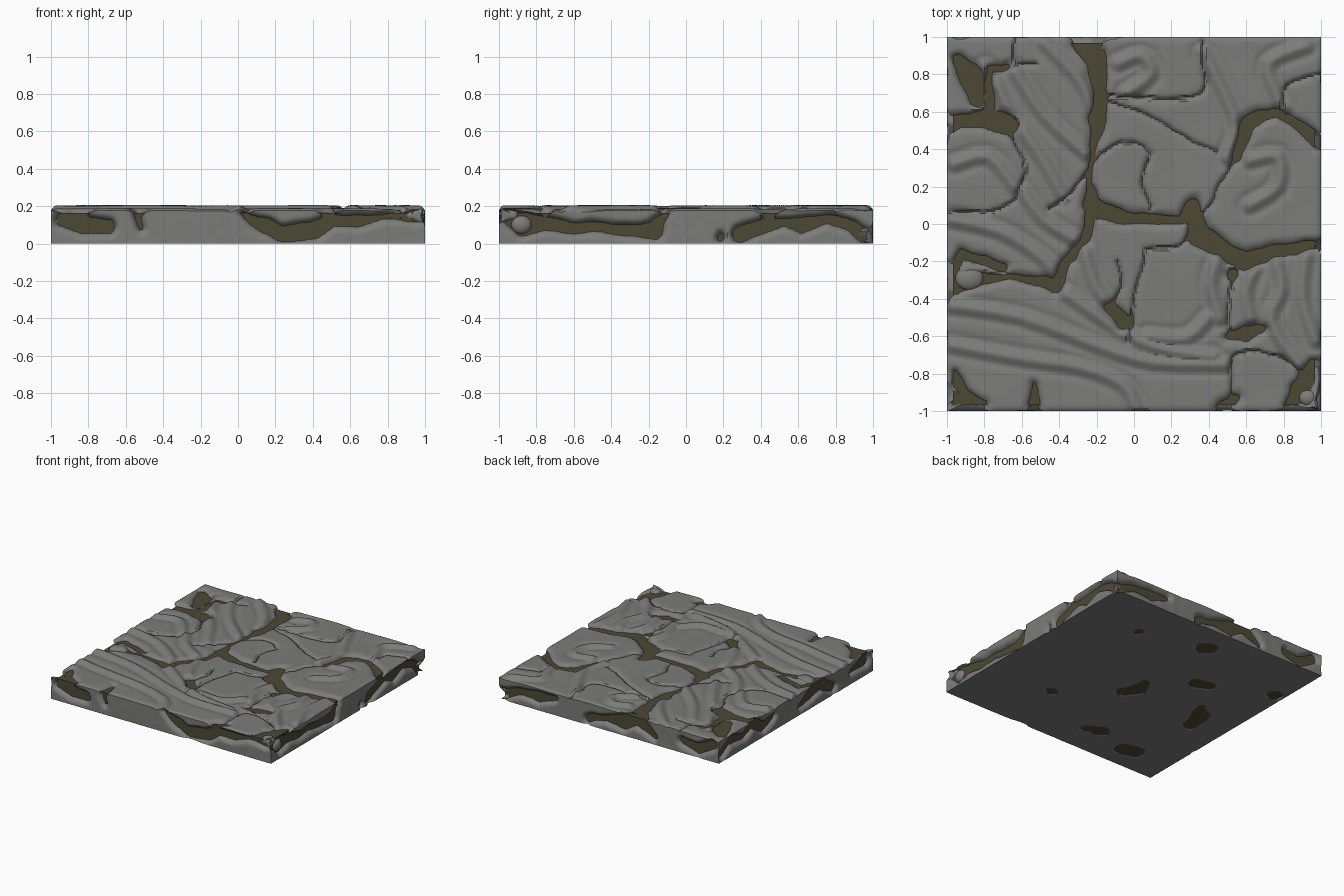
import bpy, bmesh, math
from mathutils import Vector, noise

old = bpy.data.objects.get("Cube")
if old:
    bpy.data.objects.remove(old, do_unlink=True)

HEIGHT, CELLS, ROWS = 0.205, 180, 16
CORE_HALF, CORE_TOP = 0.968, 0.163


def material(name, red, green, blue):
    mat = bpy.data.materials.new(name)
    mat.use_nodes = True
    colour = (red, green, blue, 1)
    mat.diffuse_color = colour
    shader = mat.node_tree.nodes["Principled BSDF"]
    shader.inputs["Base Color"].default_value = colour
    shader.inputs["Roughness"].default_value = 0.9
    return mat


def finish(bm, name, mat, angle=40):
    mesh = bpy.data.meshes.new(name)
    bm.to_mesh(mesh)
    bm.free()
    mesh.materials.append(mat)
    obj = bpy.data.objects.new(name, mesh)
    bpy.context.collection.objects.link(obj)
    bpy.ops.object.select_all(action="DESELECT")
    obj.select_set(True)
    bpy.context.view_layer.objects.active = obj
    bpy.ops.object.shade_smooth_by_angle(angle=math.radians(angle))
    return obj


def smooth_path(points, steps=3):
    """Pass a rounded spline through a few points."""
    pts = [Vector(p) for p in points]
    ends = [pts[0]] + pts + [pts[-1]]
    path = []
    for a, b, c, d in zip(ends, ends[1:], ends[2:], ends[3:]):
        for i in range(steps):
            t = i / steps
            path.append(b + (c - a) * t / 2 + (a * 2 - b * 5 + c * 4 - d) * t * t / 2
                        + (b * 3 - a - c * 3 + d) * t ** 3 / 2)
    return path + [pts[-1]]


REACH = 0.12


class Strokes:
    """Brush strokes on one face, given in hundredths: along, across, radius."""

    def __init__(self):
        self.items = []

    def add(self, *points, smooth=False):
        pts = [(p[0] / 100, p[1] / 100, p[2] / 100 if len(p) > 2 else 0) for p in points]
        if smooth:
            pts = smooth_path(pts)
        if len(pts) == 1:
            pts = pts * 2
        us, vs = [p[0] for p in pts], [p[1] for p in pts]
        box = (min(us) - REACH, max(us) + REACH, min(vs) - REACH, max(vs) + REACH)
        segments = []
        for a, b in zip(pts, pts[1:]):
            du, dv = b[0] - a[0], b[1] - a[1]
            segments.append((*a, du, dv, b[2] - a[2], max(du * du + dv * dv, 1e-9)))
        self.items.append((box, segments))

    def distance(self, u, v):
        best = REACH
        for (u0, u1, v0, v1), segments in self.items:
            if u0 < u < u1 and v0 < v < v1:
                for au, av, ar, du, dv, dr, length in segments:
                    t = max(0, min(1, ((u - au) * du + (v - av) * dv) / length))
                    gap = math.hypot(u - au - du * t, v - av - dv * t) - ar - dr * t
                    best = min(best, gap)
        return best


# Earth gaps between the stones on top
gaps = Strokes()
gaps.add((-94, 88, 3), (-87, 78, 6), (-84, 67, 4))
gaps.add((-98, 54, 3), (-80, 56, 5), (-67, 53, 5))
gaps.add((-79, 57, 3), (-76, 70, 2), (-78, 83, 2), (-68, 84, 1))
gaps.add((-27, 97, 6), (-20, 88, 5), (-18, 70, 3), (-20, 55, 4), (-22, 38, 1), (-24, 22, 1),
         (-22, 10, 5), (-12, 5, 4), (8, 2, 2), (25, 2, 2), (31, 8, 5))
gaps.add((31, 8, 4), (35, -6, 6), (50, -15, 4), (60, -20, 5), (72, -15, 3), (99, -11, 2))
gaps.add((-22, 8, 3), (-27, -10, 2), (-36, -20, 2), (-41, -33, 3), (-52, -31, 2), (-66, -28, 1),
         (-80, -29, 3), (-97, -34, 3), (-97, -24, 3), (-92, -16, 2), (-70, -23, 2))
gaps.add((55, 36, 2), (60, 52, 4), (68, 58, 3), (77, 60, 2), (85, 55, 2), (99, 44, 4))
gaps.add((53, -27, 3))
gaps.add((50, -61, 1), (59, -59, 4), (70, -55, 1))
gaps.add((-13, -44, 2), (-6, -52, 4))
gaps.add((-96, -80, 1), (-93, -93, 6), (-82, -97, 3))
gaps.add((97, -76, 3), (90, -89, 6), (84, -98, 3))
gaps.add((48, -98, 4), (55, -93, 2))
gaps.add((-53, -97, 3), (-53, -86, 1))

# Hairline cracks on top
cracks = Strokes()
cracks.add((55, 36), (46, 22), (42, 10), (33, 4), smooth=True)
cracks.add((5, -13), (4, -25), (0, -40), (-2, -63), smooth=True)
cracks.add((36, 98), (38, 80), (30, 67), (-16, 69), smooth=True)
cracks.add((-17, 66), (0, 61), (20, 52), (33, 43), (44, 39), smooth=True)
cracks.add((-67, 50), (-58, 28), (-70, 8), (-99, 6), smooth=True)
cracks.add((-24, 28), (-33, 18), (-46, 8), smooth=True)
cracks.add((-53, 86), (-64, 84), (-63, 99))
cracks.add((52, -92), (53, -72), (64, -68), (80, -72), (92, -82), smooth=True)
cracks.add((80, 60), (82, 74), (99, 80), smooth=True)
cracks.add((-13, -44), (-7, -34), (-9, -20), smooth=True)
cracks.add((5, -13), (25, -12), (32, -5))
cracks.add((-20, 35), (-6, 44), (9, 38), (4, 22), (9, 8), smooth=True)
cracks.add((53, -30), (50, -45), (52, -60), smooth=True)

# Raised folds sweeping over the stones
folds = Strokes()
for fold in (
    ((-79, 84), (-65, 58), (-50, 36), (-38, 15)),
    ((-64, 82), (-48, 58), (-26, 38)),
    ((-48, 97), (-30, 78), (-22, 62)),
    ((-97, -44), (-60, -50), (-20, -65), (10, -74), (48, -75)),
    ((-97, -65), (-60, -72), (-28, -77), (-6, -86), (1, -98)),
    ((-38, -36), (-12, -54), (12, -66), (42, -71)),
    ((-27, -13), (-22, -30), (-15, -42)),
    ((46, -16), (41, -32), (46, -50)),
    ((66, -20), (60, -36), (62, -50)),
    ((75, -17), (79, -35), (73, -52), (88, -75)),
    ((92, -16), (90, -40), (97, -62)),
    ((37, 92), (46, 74), (55, 52), (50, 36)),
    ((92, 95), (72, 86), (76, 70), (80, 62)),
    ((62, 34), (77, 36), (77, 20), (62, 10)),
    ((-8, 86), (4, 90), (9, 80), (-4, 70)),
    ((-96, 32), (-78, 36), (-64, 20)),
    ((-97, 2), (-72, -4), (-52, -16), (-42, -26)),
    ((-60, 18), (-48, 2), (-32, -8)),
    ((8, -60), (28, -61), (40, -50)),
):
    folds.add(*fold, smooth=True)

# Earth gaps on the four sides (along the side, height) and underneath
front, back, right, left, under = (Strokes() for _ in range(5))
front.add((-95, 13, 3), (-82, 10, 5), (-70, 9, 4))
front.add((-54, 15, 2), (-51, 8, 1))
front.add((3, 17, 1), (14, 9, 4), (24, 5, 4), (40, 7, 5), (50, 12, 3), (64, 12, 3), (78, 14, 1), (96, 15, 3))
right.add((-97, 15, 3), (-87, 10, 6), (-76, 11, 4), (-60, 8, 3), (-45, 9, 2), (-30, 7, 3), (-17, 7, 4), (-11, 16, 1))
right.add((18, 3, 2))
right.add((30, 5, 4), (40, 9, 4), (52, 11, 2), (62, 10, 4), (76, 13, 2), (90, 9, 3), (97, 4, 4))
back.add((97, 5, 4), (80, 10, 2), (66, 10, 4), (50, 12, 2))
back.add((20, 4, 3), (5, 9, 2), (-12, 10, 6), (-24, 16, 5), (-40, 6, 2))
back.add((-66, 9, 3), (-80, 6, 4), (-94, 13, 3))
left.add((96, 6, 3), (82, 12, 3), (66, 9, 2), (53, 15, 4), (40, 7, 4), (28, 11, 2))
left.add((-8, 6, 2), (-22, 11, 5), (-36, 13, 4), (-50, 5, 3))
left.add((-74, 9, 2), (-92, 12, 5))
under.add((-2, -14, 6), (-8, -4, 7), (-4, 6, 4))
under.add((-34, 30, 6), (-45, 34, 5))
under.add((-72, -20, 6), (-68, -4, 7), (-60, 6, 3))
under.add((-66, -78, 8), (-56, -80, 7))
under.add((-27, -70, 6), (-14, -74, 4))
for x, y, radius in ((-7, 76, 8), (41, -48, 4), (48, 62, 4), (-92, 55, 6)):
    under.add((x, y, radius))


def wobble(x, y, z, scale=9):
    return noise.noise(Vector((x, y, z)) * scale)


def sink(gap, rounding, drop):
    """Round a stone's rim, then plunge below the earth inside a gap."""
    rim = max(0, min(1, 1 - gap / rounding))
    return drop * rim * rim + min(max(-gap, 0) * 4, 0.04)


def top_height(x, y):
    wx, wy = x + wobble(x, y, 1) * 0.015, y + wobble(x, y, 2) * 0.015
    fold, crack = folds.distance(x, y), cracks.distance(wx, wy)
    z = 0.188 + wobble(x, y, 3, 3) * 0.005
    z += 0.016 * math.exp(-(fold / 0.026) ** 2) - 0.008 * math.exp(-((fold - 0.055) / 0.02) ** 2)
    z -= 0.02 * max(0, 1 - crack / 0.014) + 0.007 * max(0, 1 - crack / 0.05) ** 2
    z -= 0.012 * max(0, 1 - (1 - max(abs(x), abs(y))) / 0.03) ** 2
    return min(HEIGHT, z - sink(gaps.distance(wx, wy), 0.045, 0.023))


def side_limit(strokes, u, z):
    gap = strokes.distance(u + wobble(u, z, 4) * 0.02, z + wobble(u, z, 5) * 0.012)
    return 1 - 0.003 * abs(wobble(u, z, 6)) - sink(gap, 0.035, 0.03)


# Stone slab: a fine closed box, carved on every side
bm = bmesh.new()
bmesh.ops.create_grid(bm, x_segments=CELLS, y_segments=CELLS, size=1)
bmesh.ops.translate(bm, verts=bm.verts, vec=(0, 0, HEIGHT))
rim = [e for e in bm.edges if e.is_boundary]
for _ in range(ROWS):
    made = bmesh.ops.extrude_edge_only(bm, edges=rim)["geom"]
    ring = [g for g in made if isinstance(g, bmesh.types.BMVert)]
    bmesh.ops.translate(bm, verts=ring, vec=(0, 0, -HEIGHT / ROWS))
    rim = [g for g in made if isinstance(g, bmesh.types.BMEdge) and g.is_boundary]
bmesh.ops.create_grid(bm, x_segments=CELLS, y_segments=CELLS, size=1)
bmesh.ops.remove_doubles(bm, verts=bm.verts, dist=0.0005)
bmesh.ops.recalc_face_normals(bm, faces=bm.faces)
for v in bm.verts:
    x, y, z = v.co
    if z > 0.001:
        z = min(z, top_height(x, y))
    else:
        z = min(0.015, max(0, -under.distance(x + wobble(x, y, 7) * 0.03, y) * 1.5))
    if abs(x) > 0.92:
        limit = side_limit(right if x > 0 else left, y, z)
        v.co.x = math.copysign(min(abs(x), limit), x)
    if abs(y) > 0.92:
        limit = side_limit(back if y > 0 else front, x, z)
        v.co.y = math.copysign(min(abs(y), limit), y)
    v.co.z = z
bmesh.ops.dissolve_degenerate(bm, edges=bm.edges, dist=0.0001)
stone = material("grey stone", 0.2, 0.2, 0.195)
finish(bm, "stone_slab", stone)

# Earth core showing through the gaps
bm = bmesh.new()
bmesh.ops.create_cube(bm, size=1)
bmesh.ops.scale(bm, verts=bm.verts, vec=(CORE_HALF * 2, CORE_HALF * 2, CORE_TOP - 0.003))
bmesh.ops.translate(bm, verts=bm.verts, vec=(0, 0, CORE_TOP / 2 + 0.0015))
finish(bm, "earth_core", material("brown earth", 0.075, 0.066, 0.036))

# Loose pebbles set in the earth
for name, place, size in (
    ("top_pebble", (-0.88, -0.29, 0.16), (0.075, 0.065, 0.035)),
    ("side_pebble", (0.96, -0.88, 0.1), (0.035, 0.055, 0.05)),
    ("corner_pebble", (0.93, -0.93, 0.15), (0.05, 0.045, 0.035)),
):
    bm = bmesh.new()
    bmesh.ops.create_uvsphere(bm, u_segments=24, v_segments=14, radius=1)
    bmesh.ops.scale(bm, verts=bm.verts, vec=size)
    bmesh.ops.translate(bm, verts=bm.verts, vec=place)
    finish(bm, name, stone)
